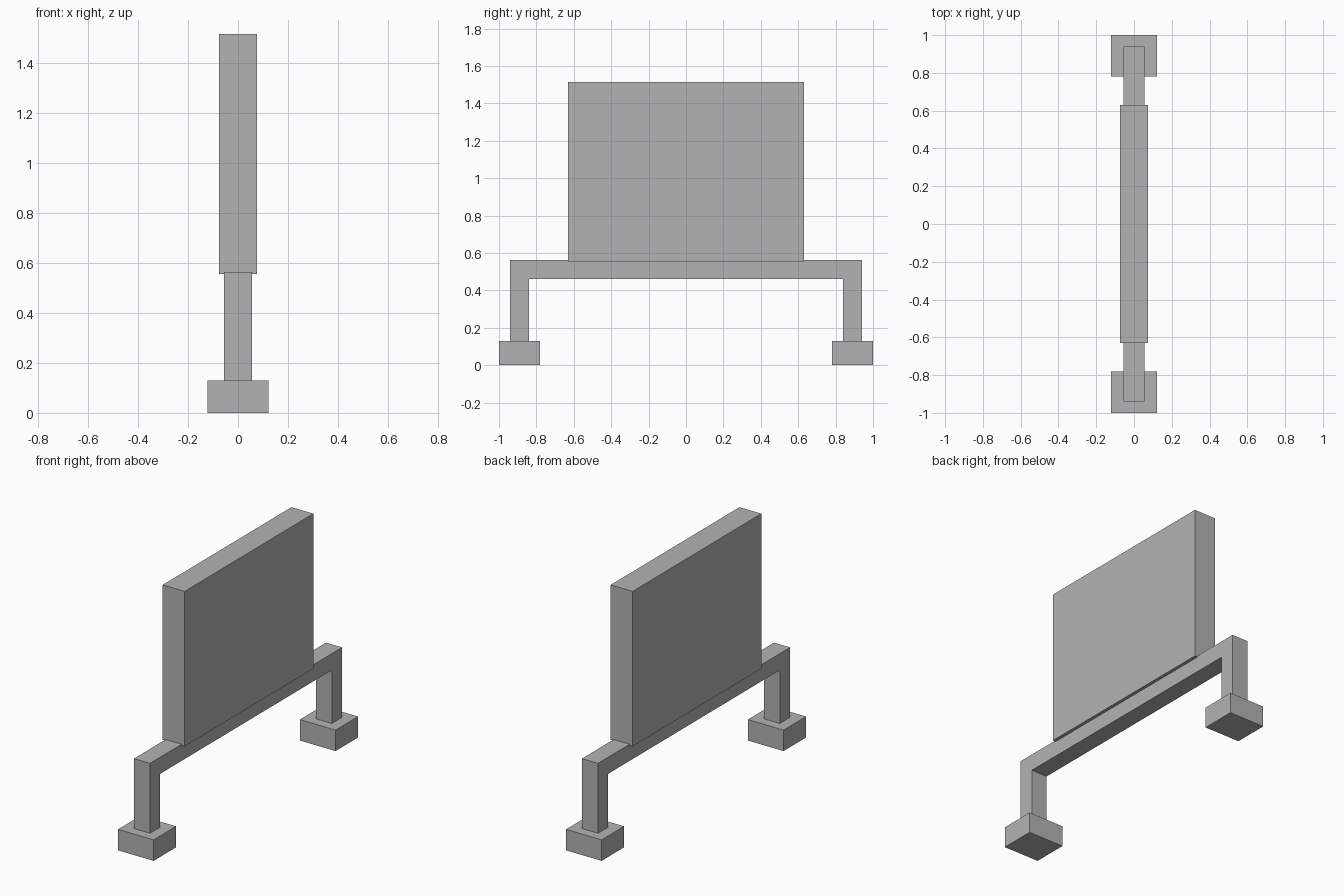
import bpy
import bmesh

cube = bpy.data.objects.get("Cube")
if cube:
    bpy.data.objects.remove(cube, do_unlink=True)

grey = bpy.data.materials.new("plain_grey")
grey.use_nodes = True
colour = (0.45, 0.45, 0.45, 1)
grey.diffuse_color = colour
grey.node_tree.nodes["Principled BSDF"].inputs["Base Color"].default_value = colour


def extrude_profile(name, points, half_width):
    """Extrude a closed (y, z) outline symmetrically along x."""
    bm = bmesh.new()
    face = bm.faces.new([bm.verts.new((-half_width, y, z)) for y, z in points])
    side = bmesh.ops.extrude_face_region(bm, geom=[face])["geom"]
    verts = [v for v in side if isinstance(v, bmesh.types.BMVert)]
    bmesh.ops.translate(bm, verts=verts, vec=(2 * half_width, 0, 0))
    bmesh.ops.recalc_face_normals(bm, faces=bm.faces)
    mesh = bpy.data.meshes.new(name)
    bm.to_mesh(mesh)
    bm.free()
    mesh.materials.append(grey)
    obj = bpy.data.objects.new(name, mesh)
    bpy.context.collection.objects.link(obj)
    return obj


def block(name, half_width, y0, y1, z0, z1):
    return extrude_profile(name, [(y0, z0), (y1, z0), (y1, z1), (y0, z1)], half_width)


# Upright panel, sunk slightly into the beam
block("panel", 0.075, -0.63, 0.63, 0.555, 1.515)

# Beam and both legs as one bracket
half = [(0.84, 0.46), (0.84, 0.13), (0.94, 0.13), (0.94, 0.563)]
bracket = half + [(-y, z) for y, z in reversed(half)]
extrude_profile("support_frame", bracket, 0.055)

# Feet
block("front_foot", 0.122, -1.0, -0.78, 0, 0.13)
block("back_foot", 0.122, 0.78, 1.0, 0, 0.13)
